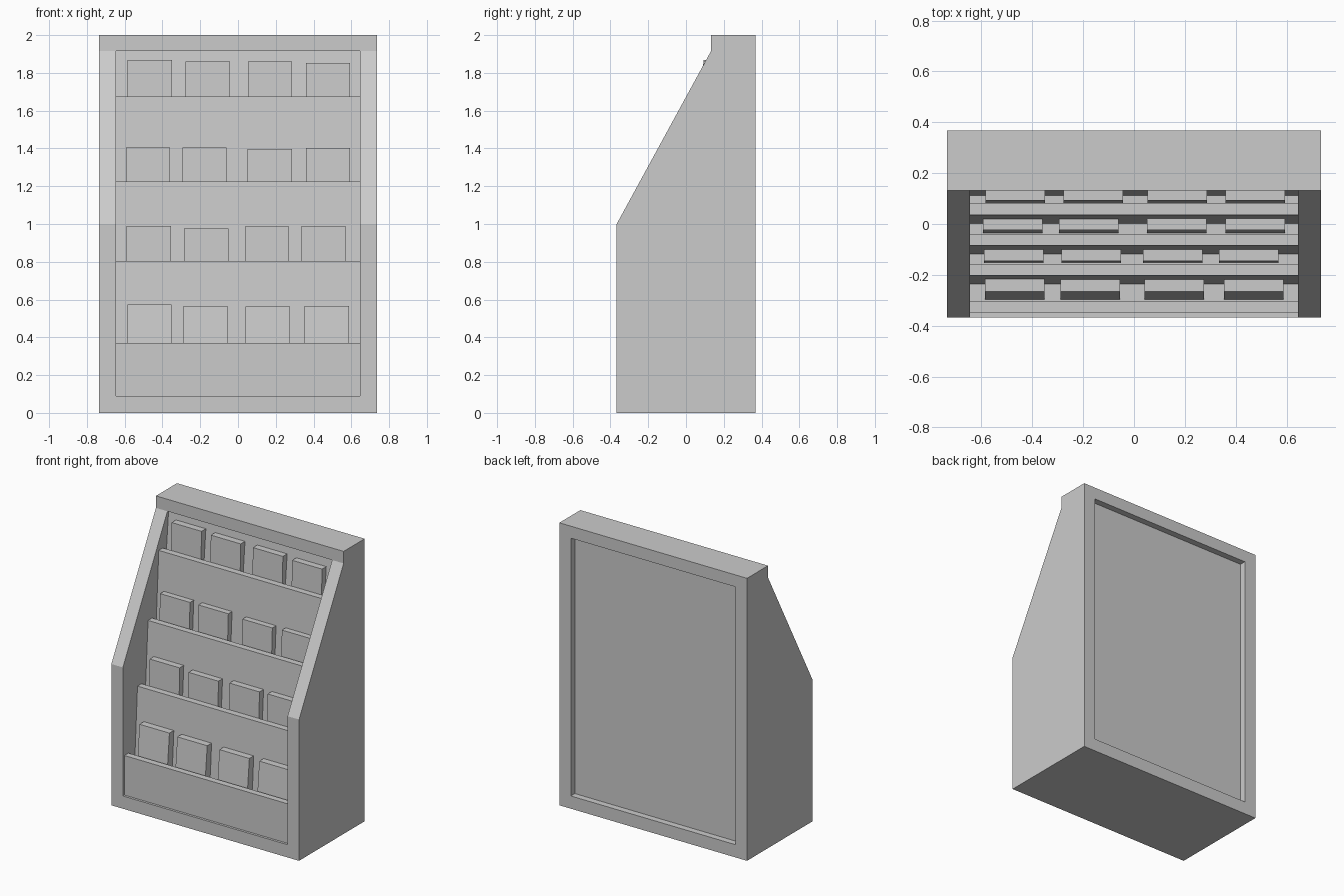
import bpy, bmesh

old = bpy.data.objects.get("Cube")
if old:
    bpy.data.objects.remove(old)

grey = bpy.data.materials.new("light_grey")
grey.use_nodes = True
grey.diffuse_color = (0.6, 0.6, 0.6, 1)
grey.node_tree.nodes["Principled BSDF"].inputs["Base Color"].default_value = (0.6, 0.6, 0.6, 1)


def extrude_x(name, profile, x0, x1):
    """Extrude a (y, z) outline from x0 to x1."""
    bm = bmesh.new()
    face = bm.faces.new([bm.verts.new((x0, y, z)) for y, z in profile])
    moved = bmesh.ops.extrude_face_region(bm, geom=[face])["geom"]
    verts = [v for v in moved if isinstance(v, bmesh.types.BMVert)]
    bmesh.ops.translate(bm, verts=verts, vec=(x1 - x0, 0, 0))
    bmesh.ops.recalc_face_normals(bm, faces=bm.faces)
    mesh = bpy.data.meshes.new(name)
    bm.to_mesh(mesh)
    bm.free()
    mesh.materials.append(grey)
    obj = bpy.data.objects.new(name, mesh)
    bpy.context.collection.objects.link(obj)
    return obj


def box(name, x0, x1, y0, y1, z0, z1):
    return extrude_x(name, [(y0, z0), (y1, z0), (y1, z1), (y0, z1)], x0, x1)


OUT, INN = 0.735, 0.645     # outer and inner half widths
FRONT, BACK = -0.367, 0.367
HEAD_Y, HEAD_Z = 0.132, 1.915

# Cabinet shell
side = [(FRONT, 0), (BACK, 0), (BACK, 2), (HEAD_Y, 2), (HEAD_Y, HEAD_Z), (FRONT, 1)]
extrude_x("left_side", side, INN, OUT)
extrude_x("right_side", side, -OUT, -INN)
box("base", -INN, INN, FRONT, BACK, 0, 0.09)
box("header", -INN, INN, HEAD_Y, BACK, HEAD_Z, 2)
box("back_panel", -INN, INN, 0.28, 0.322, 0.09, HEAD_Z)

# Stepped pockets: front y and height of each front board
steps = [(-0.35, 0.37), (-0.203, 0.805), (-0.085, 1.225), (0.035, 1.675), (0.145, HEAD_Z)]
THICK, LEAN, DEPTH = 0.045, 0.033, 0.12
for i, (y, z) in enumerate(steps):
    low = 0.09 if i == 0 else steps[i - 1][1] - DEPTH
    lean = 0 if i == 0 else LEAN
    extrude_x(f"front_board_{i + 1}",
              [(y - lean, low), (y - lean + THICK, low), (y + THICK, z), (y, z)], -INN, INN)
    if i < 4:
        box(f"pocket_floor_{i + 1}", -INN, INN, y, steps[i + 1][0], z - DEPTH - 0.03, z - DEPTH)

# Goods: per row the top front y, forward lean at the foot, and (centre x, top z) pairs
rows = [
    (-0.266, 0.030, [(-0.468, 0.575), (-0.172, 0.565), (0.158, 0.563), (0.47, 0.565)]),
    (-0.146, 0.008, [(-0.472, 0.99), (-0.168, 0.977), (0.153, 0.987), (0.452, 0.99)]),
    (-0.023, 0.012, [(-0.477, 1.405), (-0.177, 1.405), (0.168, 1.397), (0.477, 1.402)]),
    (0.092, 0.010, [(-0.467, 1.867), (-0.16, 1.86), (0.17, 1.86), (0.477, 1.852)]),
]
for r, (y, lean, items) in enumerate(rows):
    low = steps[r][1] - DEPTH
    for c, (x, top) in enumerate(items):
        extrude_x(f"packet_{r + 1}_{c + 1}",
                  [(y - lean, low), (y - lean + 0.055, low), (y + 0.055, top), (y, top)],
                  x - 0.117, x + 0.117)
